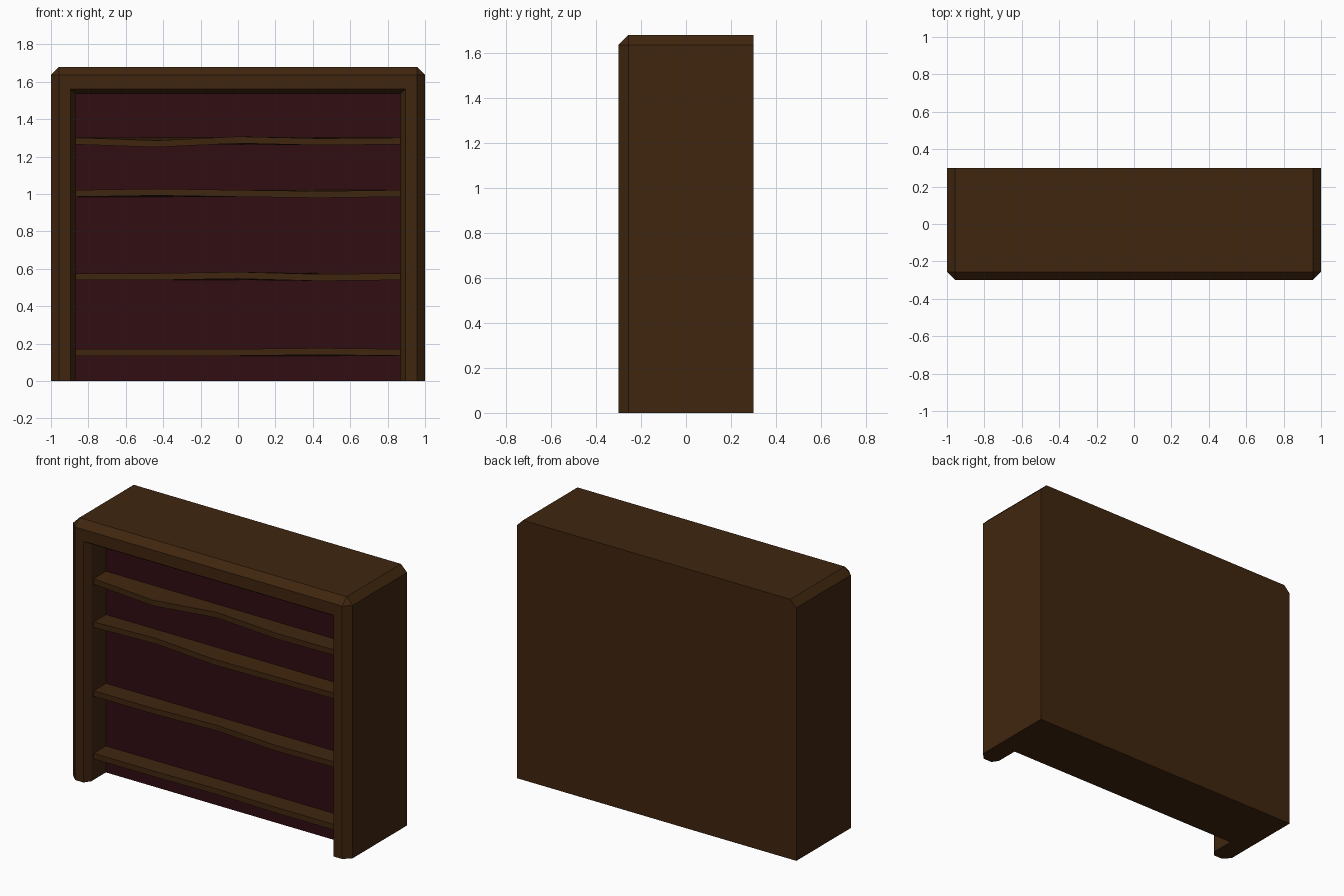
import bpy
import bmesh

cube = bpy.data.objects.get("Cube")
if cube:
    bpy.data.objects.remove(cube, do_unlink=True)


def material(name, color):
    m = bpy.data.materials.new(name)
    m.use_nodes = True
    m.diffuse_color = color
    m.node_tree.nodes["Principled BSDF"].inputs["Base Color"].default_value = color
    return m


wood = material("dark brown wood", (0.051, 0.0194, 0.0048, 1))
lining = material("dark red lining", (0.03, 0.004, 0.0056, 1))


def finish(bm, name, mats):
    bmesh.ops.remove_doubles(bm, verts=bm.verts, dist=0.0005)
    bmesh.ops.recalc_face_normals(bm, faces=bm.faces)
    mesh = bpy.data.meshes.new(name)
    bm.to_mesh(mesh)
    bm.free()
    for m in mats:
        mesh.materials.append(m)
    obj = bpy.data.objects.new(name, mesh)
    bpy.context.collection.objects.link(obj)
    return obj


def arch(bm, y, w, h, c):
    """Upright outline, open at the floor, with cut top corners."""
    pts = [(-w, 0), (-w, h - c), (c - w, h), (w - c, h), (w, h - c), (w, 0)]
    return [bm.verts.new((x, y, z)) for x, z in pts]


# Cabinet: outlines lofted from the back, round the front rim, into the recess
BACK = -0.11
bm = bmesh.new()
rings = [arch(bm, *r) for r in (
    (0.30, 1.0, 1.68, 0.044),
    (-0.256, 1.0, 1.68, 0.044),
    (-0.30, 0.956, 1.636, 0),
    (-0.30, 0.895, 1.56, 0),
    (-0.26, 0.868, 1.535, 0),
    (BACK, 0.868, 1.535, 0),
)]
for a, b in zip(rings, rings[1:]):
    for i in range(len(a) - 1):
        bm.faces.new((a[i], a[i + 1], b[i + 1], b[i]))
bm.faces.new(rings[0])
bm.faces.new(rings[-1]).material_index = 1
bm.faces.new([r[0] for r in rings] + [r[-1] for r in reversed(rings)])
finish(bm, "cabinet", (wood, lining))


# Shelves: warped boards, with front edge offsets (height, depth) along the width
def shelf(name, z, warp):
    bm = bmesh.new()
    half, thick, front = 0.868, 0.036, -0.235
    sections = []
    for i, (dz, dy) in enumerate(warp):
        x = half * (2 * i / (len(warp) - 1) - 1)
        sections.append([bm.verts.new(p) for p in (
            (x, BACK, z), (x, front + dy, z + dz),
            (x, front + dy, z + dz + thick), (x, BACK, z + thick))])
    for a, b in zip(sections, sections[1:]):
        for i in range(4):
            j = (i + 1) % 4
            bm.faces.new((a[i], a[j], b[j], b[i]))
    bm.faces.new(sections[0])
    bm.faces.new(sections[-1])
    finish(bm, name, (wood,))


shelf("bottom_shelf", 0.135, ((0, 0), (0, 0), (0, 0.01), (0.005, -0.01), (0, 0)))
shelf("lower_shelf", 0.54, ((0, 0), (0, 0), (0.007, 0.01), (-0.005, 0), (0, 0)))
shelf("upper_shelf", 0.985, ((0, 0), (0.007, 0.01), (0, -0.02), (-0.006, 0), (0, 0)))
shelf("top_shelf", 1.265, ((0, 0), (-0.015, -0.02), (0.006, 0.02), (-0.004, 0), (0, 0)))
